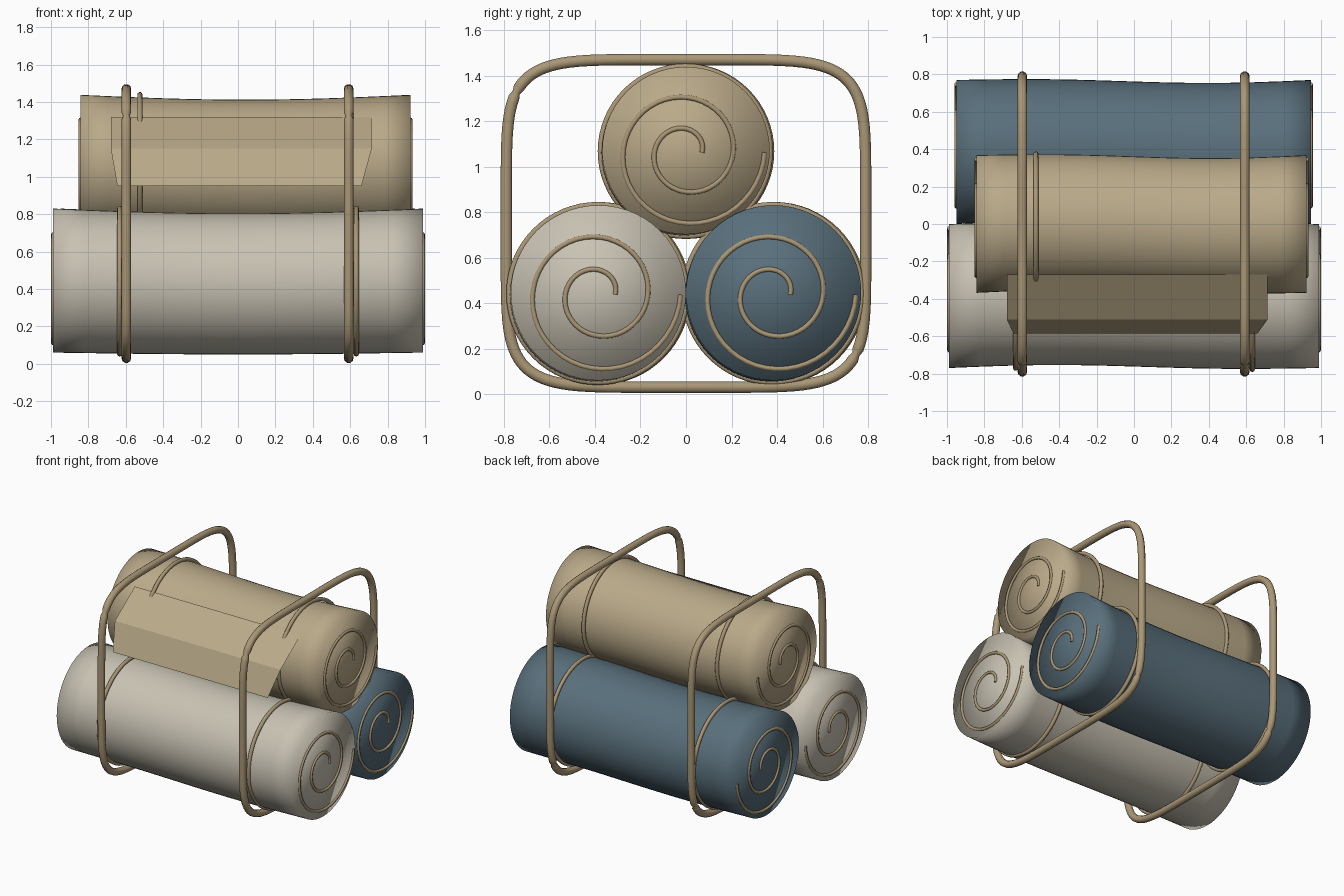
import bpy
from math import sin, cos, pi, copysign

if "Cube" in bpy.data.objects:
    bpy.data.objects.remove(bpy.data.objects["Cube"])


def material(name, rgb):
    m = bpy.data.materials.new(name)
    m.diffuse_color = (*rgb, 1)
    m.use_nodes = True
    m.node_tree.nodes["Principled BSDF"].inputs["Base Color"].default_value = m.diffuse_color
    return m


CREAM = material("cream_cloth", (0.58, 0.54, 0.45))
BLUE = material("blue_cloth", (0.10, 0.16, 0.20))
TAN = material("tan_cloth", (0.49, 0.40, 0.25))
ROPE = material("rope", (0.40, 0.31, 0.18))


def mesh_object(name, verts, faces, mat, smooth=True):
    me = bpy.data.meshes.new(name)
    me.from_pydata(verts, [], faces)
    me.polygons.foreach_set("use_smooth", [smooth] * len(faces))
    me.materials.append(mat)
    ob = bpy.data.objects.new(name, me)
    bpy.context.collection.objects.link(ob)
    return ob


def tube(name, pts, radius, closed=False, thin=()):
    """Round tube along points; indices in thin are pinched joints."""
    cu = bpy.data.curves.new(name, 'CURVE')
    cu.dimensions = '3D'
    cu.bevel_depth = radius
    cu.bevel_resolution = 3
    cu.use_fill_caps = True
    sp = cu.splines.new('POLY')
    sp.points.add(len(pts) - 1)
    for i, (p, co) in enumerate(zip(sp.points, pts)):
        p.co = (*co, 1)
        p.radius = 0.7 if i in thin else 1
    sp.use_cyclic_u = closed
    sp.use_smooth = True
    cu.materials.append(ROPE)
    ob = bpy.data.objects.new(name, cu)
    bpy.context.collection.objects.link(ob)
    bpy.ops.object.select_all(action='DESELECT')
    ob.select_set(True)
    bpy.context.view_layer.objects.active = ob
    bpy.ops.object.convert(target='MESH')


def sag(x):
    """Sideways and downward drift of a soft roll along its length."""
    return -0.010 * sin(pi * x), -0.018 * cos(pi * x / 2)


def roll(name, x0, x1, cy, cz, r, mat):
    xc, half = (x0 + x1) / 2, (x1 - x0) / 2
    seg, st = 56, 12
    # soft body, slightly waisted and sagging
    verts, faces = [], []
    for i in range(st + 1):
        t = -1 + 2 * i / st
        dy, dz = sag(t)
        rr = r - 0.008 * cos(pi * t / 2)
        verts += [(xc + half * t, cy + dy + rr * cos(2 * pi * k / seg),
                   cz + dz + rr * sin(2 * pi * k / seg)) for k in range(seg)]
    for i in range(st):
        for k in range(seg):
            a, b = i * seg + k, i * seg + (k + 1) % seg
            faces.append((a, b, b + seg, a + seg))
    faces += [tuple(range(seg))[::-1], tuple(range(st * seg, (st + 1) * seg))]
    mesh_object(name, verts, faces, mat)
    # binding straps and end spirals
    for s, side in ((-1, "left"), (1, "right")):
        dy, dz = sag(0.64 * s)
        ring = [(xc + 0.64 * half * s, cy + dy * 0.3 + (r + 0.004) * cos(2 * pi * k / 64),
                 cz + dz * 0.3 + (r + 0.004) * sin(2 * pi * k / 64)) for k in range(64)]
        tube(f"{name}_{side}_strap", ring, 0.014, True)
        spiral = []
        for k in range(91):
            t = k / 90
            q = r * (0.19 + 0.75 * t)
            spiral.append((xc + half * s, cy + q * cos(4 * pi * t), cz - 0.008 + q * sin(4 * pi * t)))
        tube(f"{name}_{side}_spiral", spiral, 0.011)


roll("cream_roll", -0.988, 0.988, -0.385, 0.445, 0.385, CREAM)
roll("blue_roll", -0.95, 0.945, 0.385, 0.445, 0.385, BLUE)
roll("tan_roll", -0.842, 0.922, 0.0, 1.07, 0.368, TAN)

# rounded rope frames with two pinched joints each
N = 96
loop = []
for k in range(N):
    a = 2 * pi * (k + 0.5) / N
    c, s = cos(a), sin(a)
    loop.append((0.79 * copysign(abs(c) ** 0.35, c), 0.75 + 0.72 * copysign(abs(s) ** 0.35, s)))


def nearest(y, z):
    return min(range(N), key=lambda i: (loop[i][0] - y) ** 2 + (loop[i][1] - z) ** 2)


joints = (nearest(-0.76, 1.34), nearest(0.76, 0.18))
for x, side in ((-0.597, "left"), (0.592, "right")):
    tube(f"{side}_frame", [(x, y, z) for y, z in loop], 0.026, True, joints)

# folded front flap, a thin sheet draped off the upper roll
rows = ((-0.68, 0.715, -0.27, 1.32), (-0.68, 0.715, -0.51, 1.15), (-0.645, 0.66, -0.585, 0.95))
fv = [(x, y, z) for xa, xb, y, z in rows for x in (xa, xb)]
mesh_object("front_flap", fv, [(0, 2, 3, 1), (2, 4, 5, 3)], TAN, False)
